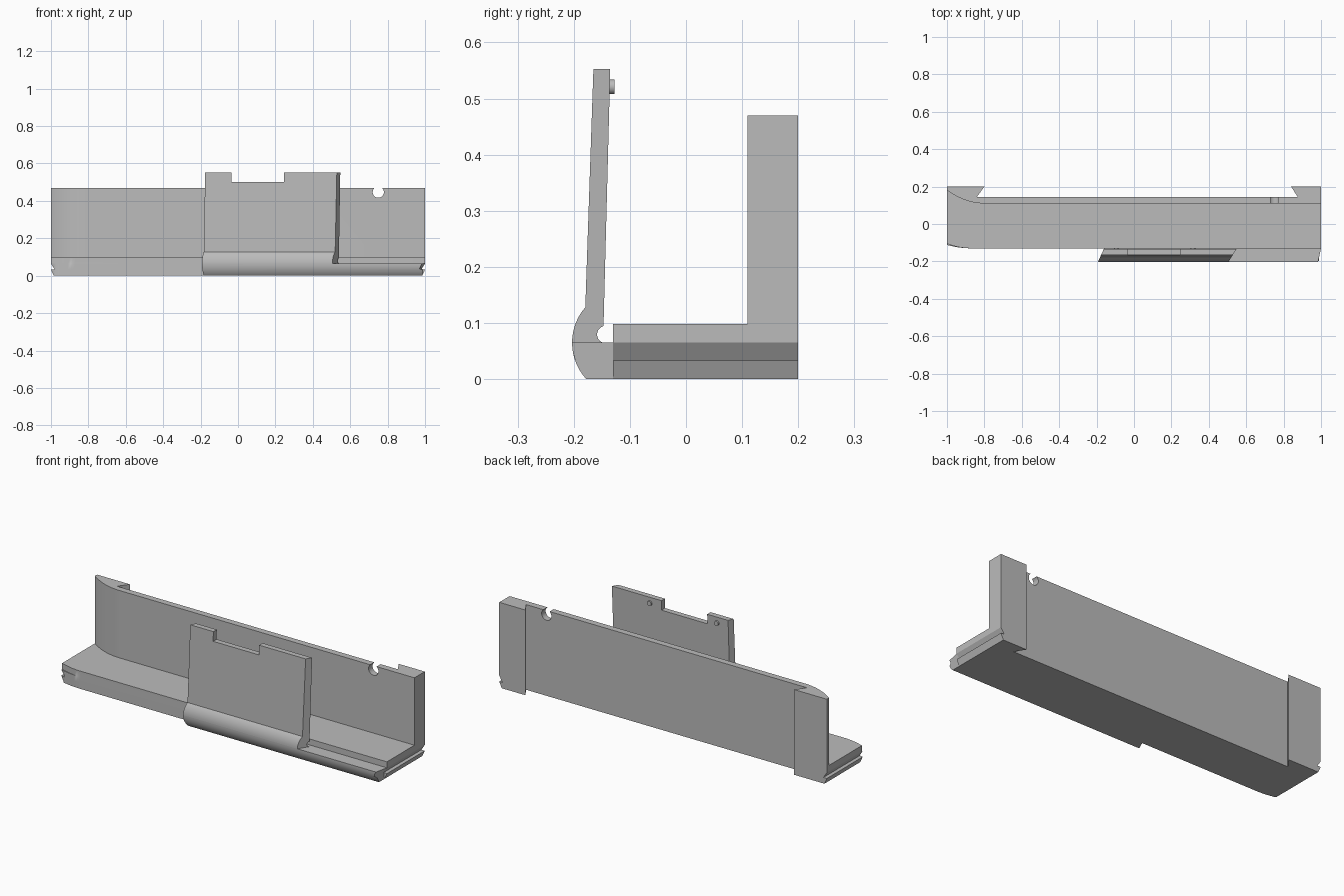
import bpy, bmesh
from math import sin, cos, pi, radians
from mathutils import Matrix

cube = bpy.data.objects.get("Cube")
if cube:
    bpy.data.objects.remove(cube, do_unlink=True)

grey = bpy.data.materials.new("light grey plastic")
grey.use_nodes = True
grey.diffuse_color = (0.5, 0.5, 0.5, 1)
grey.node_tree.nodes["Principled BSDF"].inputs["Base Color"].default_value = (0.5, 0.5, 0.5, 1)


def finish(name, bm):
    bmesh.ops.recalc_face_normals(bm, faces=bm.faces)
    mesh = bpy.data.meshes.new(name)
    bm.to_mesh(mesh)
    bm.free()
    mesh.materials.append(grey)
    obj = bpy.data.objects.new(name, mesh)
    bpy.context.collection.objects.link(obj)
    return obj


def loft(name, rings):
    """Join rings of equal length into a capped solid."""
    bm = bmesh.new()
    loops = [[bm.verts.new(p) for p in ring] for ring in rings]
    for a, b in zip(loops, loops[1:]):
        for i in range(len(a)):
            j = (i + 1) % len(a)
            bm.faces.new((a[i], a[j], b[j], b[i]))
    bm.faces.new(loops[0][::-1])
    bm.faces.new(loops[-1])
    return finish(name, bm)


def cylinder(name, loc, radius, depth):
    bm = bmesh.new()
    bmesh.ops.create_cone(bm, cap_ends=True, segments=32, radius1=radius, radius2=radius,
                          depth=depth, matrix=Matrix.Translation(loc) @ Matrix.Rotation(pi / 2, 4, 'X'))
    return finish(name, bm)


def box(name, x0, x1, y0, y1, z0, z1):
    return loft(name, [[(x0, y0, z), (x1, y0, z), (x1, y1, z), (x0, y1, z)] for z in (z0, z1)])


def cut(obj, cutter):
    mod = obj.modifiers.new("cut", 'BOOLEAN')
    mod.operation = 'DIFFERENCE'
    mod.solver = 'EXACT'
    mod.object = cutter
    bpy.context.view_layer.objects.active = obj
    bpy.ops.object.modifier_apply(modifier=mod.name)
    bpy.data.objects.remove(cutter, do_unlink=True)


def smooth(obj):
    bpy.ops.object.select_all(action='DESELECT')
    obj.select_set(True)
    bpy.context.view_layer.objects.active = obj
    bpy.ops.object.shade_smooth_by_angle(angle=radians(30))


def sweep_in(x0, x1, y0, y1, steps=10):
    """Curve that leaves (x1, y1) flat and bends to (x0, y0)."""
    return [(x0 + (x1 - x0) * i / steps, y1 + (y0 - y1) * (1 - i / steps) ** 2)
            for i in range(steps + 1)]


# Back edge shared by base and wall: two end pads with a dovetail recess between
BACK = [(1, 0.2), (0.84, 0.2), (0.875, 0.145), (-0.84, 0.145), (-0.8, 0.2), (-1, 0.2)]


def base_ring(z, end, front):
    outline = sweep_in(-1, -0.87, front, -0.13) + [(1, -0.13)] + BACK
    return [(max(-end, min(end, x)), y, z) for x, y in outline]


# Floor with saw-tooth ends
base = loft("floor", [base_ring(0, 0.985, -0.112), base_ring(0.033, 1, -0.112),
                      base_ring(0.0335, 0.98, -0.112), base_ring(0.065, 1, -0.112),
                      base_ring(0.0655, 1, -0.105), base_ring(0.098, 1, -0.105)])
smooth(base)

# Back wall, curved inside at its right end
plan = sweep_in(-1, -0.8, 0.18, 0.11, 16) + [(1, 0.11)] + BACK
wall = loft("back_wall", [[(x, y, z) for x, y in plan] for z in (0.098, 0.47)])
cut(wall, cylinder("wall_hole_cutter", (0.75, 0.13, 0.447), 0.03, 0.2))
smooth(wall)


# Rounded front lip
def arc(a0, a1, steps=10):
    """Part of the round front nose, by angle from straight ahead."""
    out = []
    for i in range(steps + 1):
        a = radians(a0 + (a1 - a0) * i / steps)
        out.append((-0.107 - 0.096 * cos(a), 0.065 + 0.096 * sin(a)))
    return out


def left_x(y):
    return 0.55 + 0.62 * (y + 0.13)


def right_x(y):
    return -0.16 + 0.45 * (y + 0.13)


def lip_end(y, z):
    tooth = 0.985 + 0.015 * z / 0.033 if z <= 0.033 else 0.98 + 0.02 * (z - 0.033) / 0.032
    return tooth - max(0, -y - 0.187)


lip_profile = arc(-42.6, 0) + [(-0.13, 0.065), (-0.13, 0.0335), (-0.13, 0.033), (-0.13, 0)]
lip = loft("front_lip", [[(right_x(y), y, z) for y, z in lip_profile],
                         [(lip_end(y, z), y, z) for y, z in lip_profile]])
smooth(lip)

# Upright flap on a round hinge, with a relief groove behind its foot
groove = [(-0.143 + 0.0155 * cos(radians(a)), 0.0795 + 0.0155 * sin(radians(a)))
          for a in range(105, 271, 15)]
flap_profile = arc(0, 41) + [(-0.165, 0.553), (-0.135, 0.553)] + groove
flap = loft("front_flap", [[(f(y), y, z) for y, z in flap_profile] for f in (right_x, left_x)])
cut(flap, box("flap_notch_cutter", -0.035, 0.245, -0.25, -0.05, 0.5, 0.6))
smooth(flap)

# Small catch pegs on the back of the flap
for side, x in (("right", -0.095), ("left", 0.315)):
    smooth(cylinder("catch_peg_" + side, (x, -0.135, 0.521), 0.013, 0.016))
